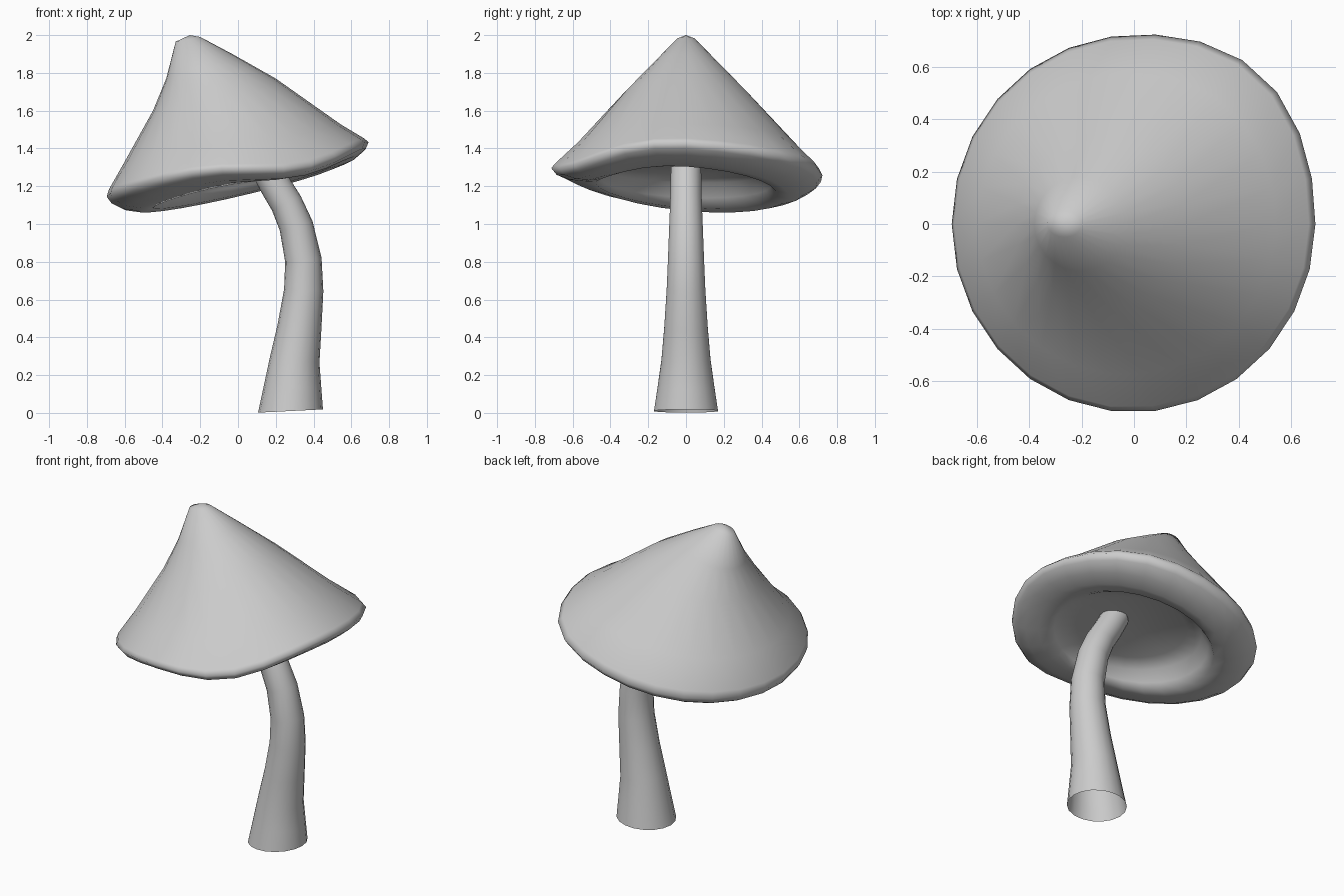
import bpy, bmesh, math
from mathutils import Vector

if "Cube" in bpy.data.objects:
    bpy.data.objects.remove(bpy.data.objects["Cube"])

SIDES = 26


def loft(name, rings, start=None, end=None):
    """Skin closed rings of points, optionally closing the ends with a point."""
    bm = bmesh.new()
    rows = [[bm.verts.new(p) for p in ring] for ring in rings]
    for a, b in zip(rows, rows[1:]):
        n = len(a)
        for i in range(n):
            bm.faces.new((a[i], a[(i + 1) % n], b[(i + 1) % n], b[i]))
    for tip, row in ((start, rows[0]), (end, rows[-1])):
        if tip:
            v = bm.verts.new(tip)
            for i in range(len(row)):
                bm.faces.new((row[i], row[(i + 1) % len(row)], v))
    bmesh.ops.recalc_face_normals(bm, faces=bm.faces)
    mesh = bpy.data.meshes.new(name)
    bm.to_mesh(mesh)
    bm.free()
    mesh.polygons.foreach_set("use_smooth", [True] * len(mesh.polygons))
    obj = bpy.data.objects.new(name, mesh)
    bpy.context.collection.objects.link(obj)
    return obj


def cap_ring(left, zl, right, zr, ry, sway, bulge, droop):
    """Tilted ring from its left and right points; bulges at back right, droops at front right."""
    cx, rx = (left + right) / 2, (right - left) / 2
    cz, kz = (zl + zr) / 2, (zr - zl) / 2
    ring = []
    for i in range(SIDES):
        a = math.tau * i / SIDES
        f = 1 + bulge * max(0, math.cos(a - 0.85)) ** 8
        ring.append((cx + rx * math.cos(a) * f, ry * math.sin(a) * f,
                     cz + kz * math.cos(a) + sway * math.sin(a)
                     - droop * max(0, math.cos(a + 1.05)) ** 6))
    return ring


# Cap: cone outside, rolled lip, shallow hollow underneath
cap_rows = [
    (-0.33, 1.965, -0.20, 1.99, 0.05, 0, 0, 0),
    (-0.38, 1.77, -0.03, 1.90, 0.18, 0, 0, 0),
    (-0.45, 1.60, 0.20, 1.77, 0.33, 0, 0, 0),
    (-0.60, 1.33, 0.54, 1.53, 0.575, -0.01, 0.03, 0.03),
    (-0.685, 1.18, 0.665, 1.455, 0.70, -0.04, 0.06, 0.09),
    (-0.695, 1.145, 0.69, 1.435, 0.718, -0.05, 0.06, 0.10),
    (-0.67, 1.11, 0.675, 1.40, 0.69, -0.05, 0.06, 0.10),
    (-0.61, 1.08, 0.625, 1.355, 0.62, -0.05, 0.04, 0.08),
    (-0.53, 1.07, 0.55, 1.325, 0.54, -0.05, 0.02, 0.06),
    (-0.45, 1.085, 0.49, 1.305, 0.48, -0.035, 0, 0.03),
    (-0.415, 1.14, 0.46, 1.305, 0.45, -0.02, 0, 0.01),
    (-0.38, 1.22, 0.42, 1.315, 0.41, -0.01, 0, 0),
    (-0.30, 1.265, 0.34, 1.315, 0.32, 0, 0, 0),
]
loft("mushroom_cap", [cap_ring(*r) for r in cap_rows],
     start=(-0.255, 0, 2.0), end=(0.02, 0, 1.295))

# Stem: bent, tapered open tube (x, z, radius)
path = [(0.278, 0.01, 0.172), (0.29, 0.14, 0.152), (0.30, 0.28, 0.132),
        (0.325, 0.45, 0.117), (0.348, 0.65, 0.104), (0.346, 0.81, 0.097),
        (0.308, 0.99, 0.090), (0.256, 1.11, 0.085), (0.195, 1.21, 0.083),
        (0.14, 1.31, 0.081)]
stem_rings = []
for i, (x, z, r) in enumerate(path):
    p, q = path[max(i - 1, 0)], path[min(i + 1, len(path) - 1)]
    t = Vector((q[0] - p[0], 0, q[1] - p[1])).normalized()
    if i == 0:
        t = Vector((-0.05, 0, 1)).normalized()
    side = Vector((t.z, 0, -t.x))
    stem_rings.append([Vector((x, 0, z)) + r * (side * math.cos(a) + Vector((0, math.sin(a), 0)))
                       for a in (math.tau * k / 18 for k in range(18))])
loft("mushroom_stem", stem_rings)
